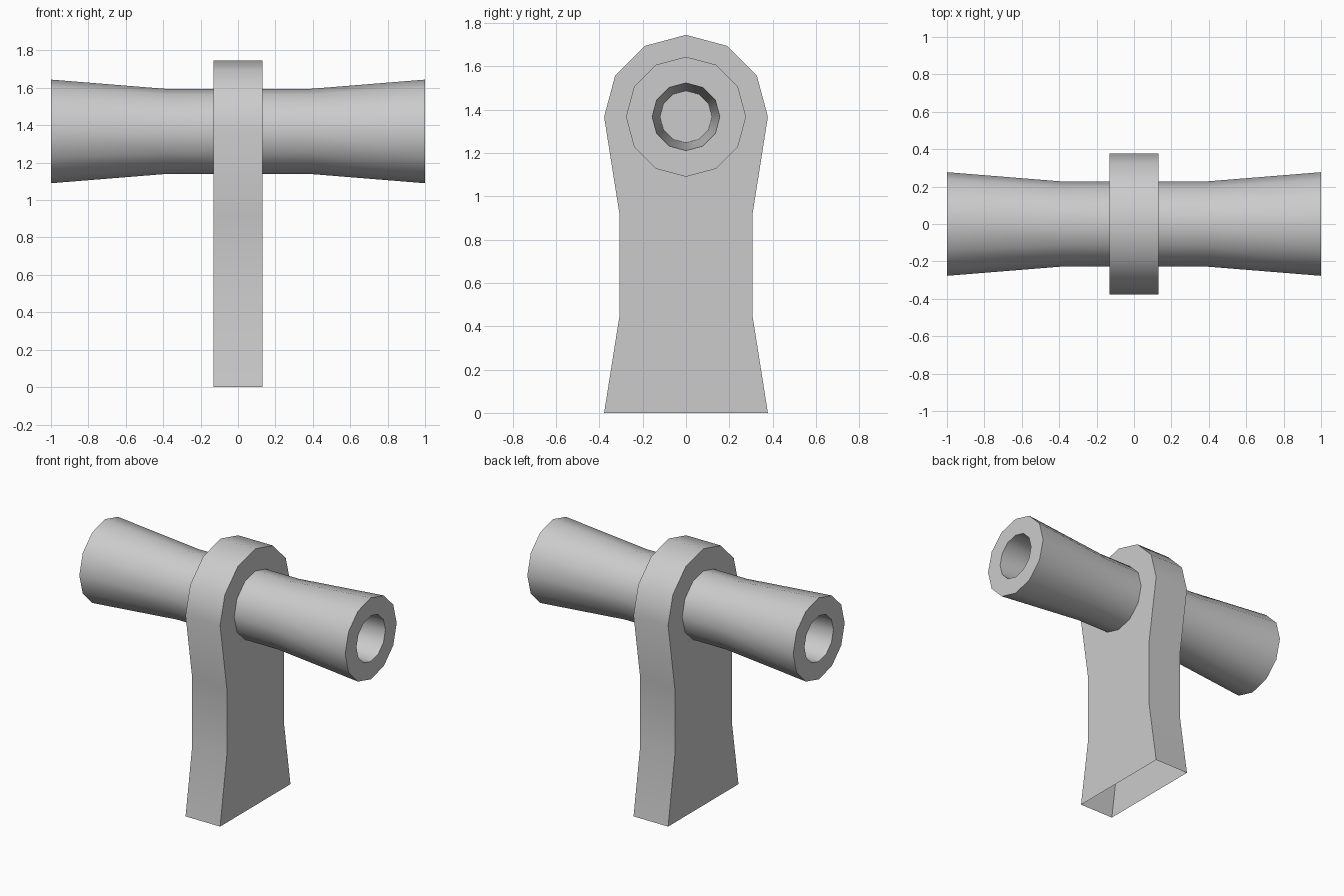
import bpy, bmesh
from math import sin, cos, pi, radians

if "Cube" in bpy.data.objects:
    bpy.data.objects.remove(bpy.data.objects["Cube"])

AXIS_Z = 1.367   # height of the tube axis
SIDES = 12


def finish(name, bm):
    bmesh.ops.recalc_face_normals(bm, faces=bm.faces[:])
    mesh = bpy.data.meshes.new(name)
    bm.to_mesh(mesh)
    bm.free()
    obj = bpy.data.objects.new(name, mesh)
    bpy.context.collection.objects.link(obj)
    bpy.ops.object.select_all(action='DESELECT')
    obj.select_set(True)
    bpy.context.view_layer.objects.active = obj
    bpy.ops.object.shade_smooth_by_angle(angle=radians(40))
    return obj


def bridge(bm, a, b, closed=True):
    n = len(a)
    for i in range(n if closed else n - 1):
        j = (i + 1) % n
        bm.faces.new((a[i], a[j], b[j], b[i]))


# Flared tube with a blind, tapering bore in each end: (x, radius)
half = [(0.38, 0.12), (1.0, 0.156), (1.0, 0.277), (0.38, 0.227)]
profile = half + [(-x, r) for x, r in reversed(half)]
bm = bmesh.new()
rings = []
for x, r in profile:
    rings.append([bm.verts.new((x, r * sin(2 * pi * i / SIDES),
                                AXIS_Z + r * cos(2 * pi * i / SIDES)))
                  for i in range(SIDES)])
for a, b in zip(rings, rings[1:]):
    bridge(bm, a, b)
bm.faces.new(rings[0])
bm.faces.new(rings[-1])
finish("flared_tube", bm)

# Waisted support post with a rounded head, open underneath
R = 0.378
side = [(R, 0.0), (0.306, 0.455), (0.306, 0.911)]
head = [(R * cos(pi * i / 6), AXIS_Z + R * sin(pi * i / 6)) for i in range(7)]
outline = side + head + [(-y, z) for y, z in reversed(side)]
bm = bmesh.new()
left, right = ([bm.verts.new((x, y, z)) for y, z in outline]
               for x in (-0.13, 0.13))
bridge(bm, left, right, closed=False)
bm.faces.new(left)
bm.faces.new(right)
finish("support_post", bm)
